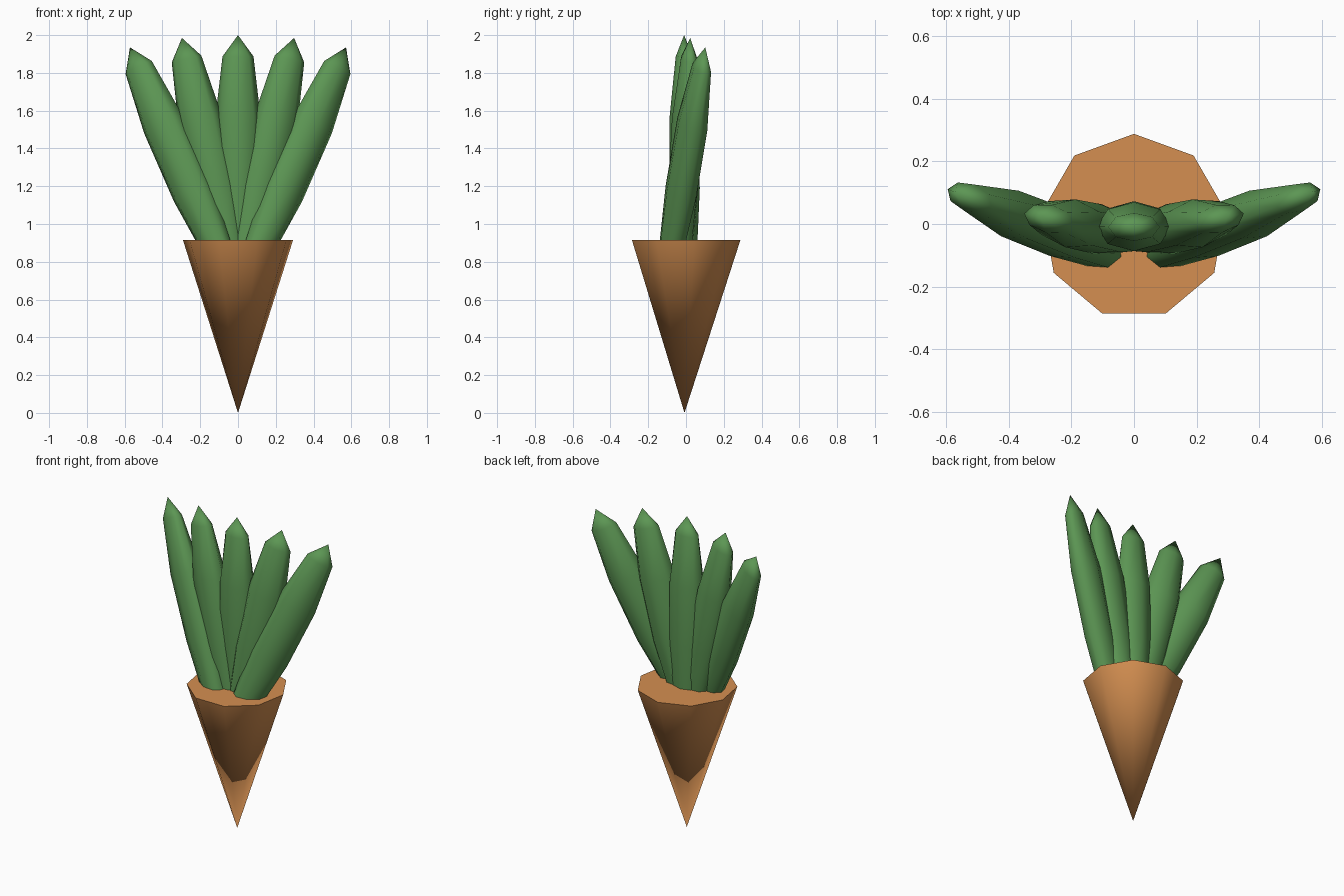
import bpy, bmesh, math
from mathutils import Vector

if "Cube" in bpy.data.objects:
    bpy.data.objects.remove(bpy.data.objects["Cube"])

def material(name, rgb):
    m = bpy.data.materials.new(name)
    m.diffuse_color = (*rgb, 1)
    m.use_nodes = True
    m.node_tree.nodes["Principled BSDF"].inputs["Base Color"].default_value = m.diffuse_color
    return m

ORANGE = material("carrot orange", (0.66, 0.275, 0.082))
GREEN = material("leaf green", (0.107, 0.305, 0.088))

def finish(bm, name, mat, angle):
    bmesh.ops.recalc_face_normals(bm, faces=bm.faces)
    me = bpy.data.meshes.new(name)
    bm.to_mesh(me)
    bm.free()
    me.materials.append(mat)
    ob = bpy.data.objects.new(name, me)
    bpy.context.collection.objects.link(ob)
    bpy.ops.object.select_all(action='DESELECT')
    ob.select_set(True)
    bpy.context.view_layer.objects.active = ob
    bpy.ops.object.shade_smooth_by_angle(angle=math.radians(angle))
    return ob

# Root: nine-sided cone, point down, flat top
bm = bmesh.new()
R, CY, TOP = 0.296, -0.008, 0.915
tip = bm.verts.new((0, CY, 0))
rim = [bm.verts.new((R * math.sin(math.tau * i / 9),
                     CY + R * math.cos(math.tau * i / 9), TOP)) for i in range(9)]
for i in range(9):
    bm.faces.new((rim[i], rim[(i + 1) % 9], tip))
bm.faces.new(rim)
finish(bm, "carrot_root", ORANGE, 60)

# Leaf profile: fraction of length, half width, half thickness
PROFILE = [(0.0, 0.085, 0.065), (0.28, 0.118, 0.08),
           (0.62, 0.119, 0.078), (0.90, 0.082, 0.045)]
SIDES = 8

def leaf(name, base, end):
    """Flattened, pointed leaf running from base to end."""
    base, end = Vector(base), Vector(end)
    axis = (end - base).normalized()
    plan = Vector((axis.x, axis.y, 0))
    if abs(axis.x) < 0.01:
        plan = Vector((1, 0, 0))
    elif axis.x < 0:
        plan = -plan
    wide = (plan - axis * plan.dot(axis)).normalized()
    thick = axis.cross(wide)
    bm = bmesh.new()
    rings = []
    for t, w, d in PROFILE:
        c = base.lerp(end, t)
        rings.append([bm.verts.new(c + wide * w * math.cos(a) + thick * d * math.sin(a))
                      for a in (math.tau * i / SIDES for i in range(SIDES))])
    point = bm.verts.new(end)
    for lo, hi in zip(rings, rings[1:]):
        for i in range(SIDES):
            j = (i + 1) % SIDES
            bm.faces.new((lo[i], lo[j], hi[j], hi[i]))
    for i in range(SIDES):
        bm.faces.new((rings[-1][i], rings[-1][(i + 1) % SIDES], point))
    bm.faces.new(rings[0])
    finish(bm, name, GREEN, 80)

# Fan of five leaves, mirrored left and right
leaf("leaf_middle", (0, -0.006, 0.87), (0, -0.01, 2.0))
for s, side in ((-1, "left"), (1, "right")):
    leaf("leaf_inner_" + side, (s * 0.05, -0.03, 0.87), (s * 0.297, 0.022, 1.985))
    leaf("leaf_outer_" + side, (s * 0.11, -0.078, 0.87), (s * 0.572, 0.102, 1.935))
